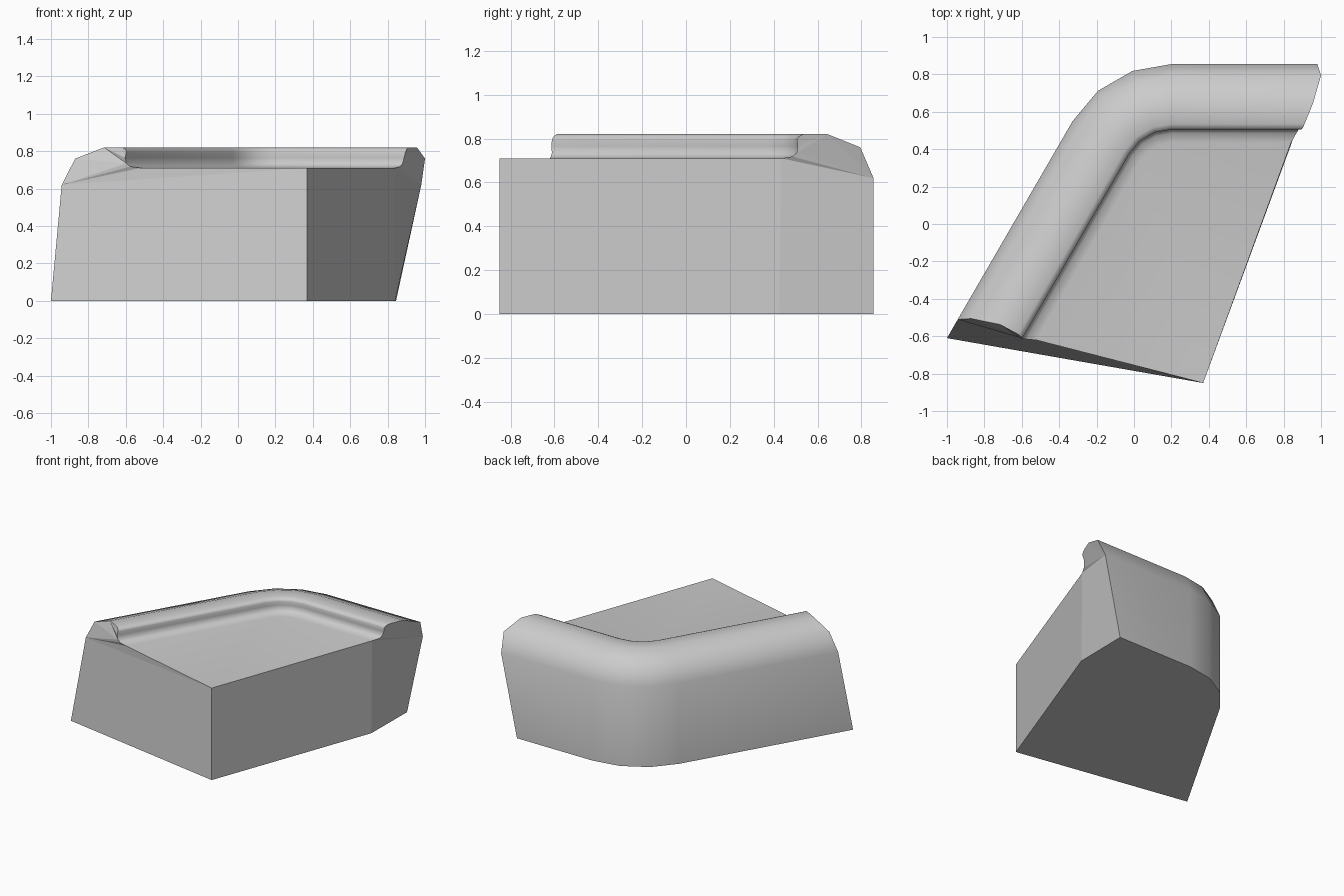
import bpy, bmesh
from math import sin, cos, radians, sqrt

if "Cube" in bpy.data.objects:
    bpy.data.objects.remove(bpy.data.objects["Cube"])

# Rim section: inward offset, height, set-back of left end, x of right end
section = [(0, 0, 0, .845), (0, .62, .115, .98), (.06, .76, .155, 1.0),
           (.21, .82, .205, .957), (.32, .82, .208, .912), (.342, .81, .205, .902),
           (.35, .795, .20, .895), (.345, .765, .195, .888), (.35, .735, .20, .88),
           (.37, .718, .207, .868), (.42, .71, .23, .84)]
cx, cy, radius = .2, .245, .61
tx, ty = .5, sqrt(3) / 2

bm = bmesh.new()
rows = []
# Slanted left end of the rim
rows.append([bm.verts.new((-1 + o * ty + s * tx, -.61 - o * tx + s * ty, z))
             for o, z, s, x in section])
# Rounded corner in three steps
for a in (150, 130, 110, 90):
    r = radians(a)
    rows.append([bm.verts.new((cx + (radius - o) * cos(r), cy + (radius - o) * sin(r), z))
                 for o, z, s, x in section])
# Right end of the rim
rows.append([bm.verts.new((x, cy + radius - o, z)) for o, z, s, x in section])

# Sweep the wall and rim along the path
for a, b in zip(rows, rows[1:]):
    for i in range(len(section) - 1):
        bm.faces.new((a[i], b[i], b[i + 1], a[i + 1])).smooth = True

# Free front corner and foot of the right end
low, high = [bm.verts.new((.37, -.85, z)) for z in (0, .71)]
foot = bm.verts.new((.84, .425, 0))
left, right = rows[0], rows[-1]

# Top floor, underside, front and right faces, rim end caps
floor = bm.faces.new([r[-1] for r in rows] + [high])
floor.smooth = True
bm.faces.new([r[0] for r in rows] + [foot, low])
bm.faces.new((left[0], low, high, left[1]))
bm.faces.new(left[1:] + [high])
bm.faces.new((low, foot, right[-1], high))
bm.faces.new((foot, right[0], right[1], right[-1]))
bm.faces.new(right[1:])

bmesh.ops.recalc_face_normals(bm, faces=bm.faces[:])
# Crisp edges between the swept surface and the flat cuts
for e in bm.edges:
    if len({f.smooth for f in e.link_faces}) > 1:
        e.smooth = False
bmesh.ops.triangulate(bm, faces=[f for f in bm.faces if len(f.verts) > 4])

mesh = bpy.data.meshes.new("rimmed_corner_block")
bm.to_mesh(mesh)
bm.free()
bpy.context.collection.objects.link(bpy.data.objects.new("rimmed_corner_block", mesh))
